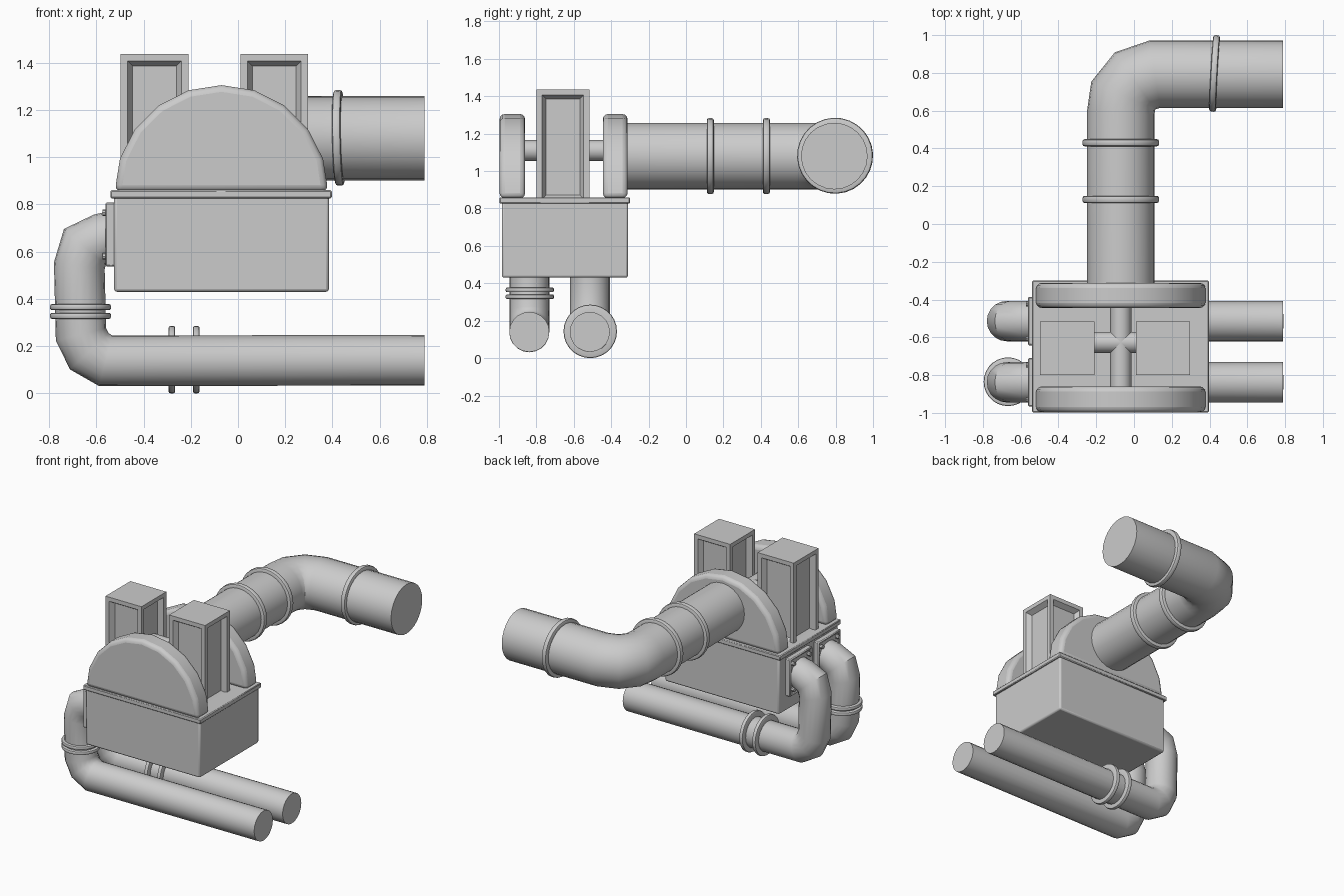
import bpy, bmesh
from math import sin, cos, pi, radians
from mathutils import Vector, Matrix

if "Cube" in bpy.data.objects:
    bpy.data.objects.remove(bpy.data.objects["Cube"])


def finish(name, bm, bevel=0.0, segments=2, smooth=True):
    bmesh.ops.recalc_face_normals(bm, faces=bm.faces[:])
    mesh = bpy.data.meshes.new(name)
    bm.to_mesh(mesh)
    bm.free()
    ob = bpy.data.objects.new(name, mesh)
    bpy.context.collection.objects.link(ob)
    if smooth:
        bpy.ops.object.select_all(action='DESELECT')
        ob.select_set(True)
        bpy.context.view_layer.objects.active = ob
        bpy.ops.object.shade_smooth_by_angle(angle=radians(35))
    if bevel:
        mod = ob.modifiers.new("bevel", 'BEVEL')
        mod.width, mod.segments = bevel, segments
        mod.limit_method, mod.angle_limit = 'ANGLE', radians(40)
    return ob


def box_mesh(lo, hi):
    bm = bmesh.new()
    lo, hi = Vector(lo), Vector(hi)
    size = hi - lo
    bmesh.ops.create_cube(bm, size=1, matrix=Matrix.Translation((lo + hi) / 2)
                          @ Matrix.Diagonal((*size, 1)))
    return bm


def pipe(name, path, radius, binormal, sides=24):
    """Sweep a circle along a planar path with mitred corners."""
    bm = bmesh.new()
    pts, b, rings = [Vector(p) for p in path], Vector(binormal), []
    for i, p in enumerate(pts):
        d_in = (p - pts[max(i - 1, 0)]).normalized()
        d_out = (pts[min(i + 1, len(pts) - 1)] - p).normalized()
        t = (d_in + d_out).normalized()
        mitre = 1 / t.dot(d_out if d_out.length else d_in)
        n = b.cross(t)
        rings.append([bm.verts.new(p + radius * (n * mitre * cos(a) + b * sin(a)))
                      for a in (2 * pi * k / sides for k in range(sides))])
    for r0, r1 in zip(rings, rings[1:]):
        for k in range(sides):
            j = (k + 1) % sides
            bm.faces.new((r0[k], r0[j], r1[j], r1[k]))
    bm.faces.new(rings[0])
    bm.faces.new(rings[-1])
    return finish(name, bm)


def clamp_ring(name, centre, axis, outer, inner, width, sides=28):
    """Band with rounded outer edges, turned around the given axis."""
    h, c = width / 2, width * 0.3
    profile = [(inner, -h), (outer - c, -h), (outer - c * .3, -h + c * .3), (outer, -h + c),
               (outer, h - c), (outer - c * .3, h - c * .3), (outer - c, h), (inner, h)]
    rot = Vector((0, 0, 1)).rotation_difference(Vector(axis)).to_matrix()
    bm = bmesh.new()
    loops = [[bm.verts.new(Vector(centre) + rot @ Vector((r * cos(a), r * sin(a), z)))
              for r, z in profile] for a in (2 * pi * k / sides for k in range(sides))]
    n = len(profile)
    for i in range(sides):
        l0, l1 = loops[i], loops[(i + 1) % sides]
        for k in range(n):
            j = (k + 1) % n
            bm.faces.new((l0[k], l0[j], l1[j], l1[k]))
    return finish(name, bm)


CX = -0.07

# Housing and its top flange
finish("housing", box_mesh((-0.525, -0.985, 0.43), (0.385, -0.31, 0.84)), 0.012)
finish("top_flange", box_mesh((-0.54, -0.997, 0.826), (0.397, -0.30, 0.86)), 0.005, 1)

# Half-round end covers
for name, y0, y1 in (("front_arch", -0.997, -0.86), ("rear_arch", -0.445, -0.312)):
    bm = bmesh.new()
    outline = [(CX + 0.452 * cos(pi * k / 10), 0.855 + 0.45 * sin(pi * k / 10))
               for k in range(11)]
    face = bm.faces.new([bm.verts.new((x, y0, z)) for x, z in outline])
    ext = bmesh.ops.extrude_face_region(bm, geom=[face])
    bmesh.ops.translate(bm, vec=(0, y1 - y0, 0),
                        verts=[g for g in ext["geom"] if isinstance(g, bmesh.types.BMVert)])
    finish(name, bm, 0.028, 3)

# Twin towers with recessed side panels
for name, x0, x1 in (("left_tower", -0.497, -0.21), ("right_tower", 0.01, 0.297)):
    bm = box_mesh((x0, -0.80, 0.82), (x1, -0.517, 1.437))
    sides = [f for f in bm.faces if abs(f.normal.z) < 0.5]
    bmesh.ops.inset_individual(bm, faces=sides, thickness=0.042, depth=0)
    bmesh.ops.inset_individual(bm, faces=sides, thickness=0.03, depth=-0.035)
    finish(name, bm, smooth=False)

# Cross pipes joining the arches and towers
pipe("arch_link_pipe", [(CX, -0.87, 1.11), (CX, -0.43, 1.11)], 0.056, (0, 0, 1), 16)
pipe("tower_link_pipe", [(-0.25, -0.627, 1.11), (0.05, -0.627, 1.11)], 0.056, (0, 0, 1), 16)

# Large rear duct with clamps
pipe("rear_duct", [(CX, -0.33, 1.08), (CX, 0.59, 1.08), (-0.057, 0.68, 1.08),
                   (0.005, 0.757, 1.08), (0.11, 0.793, 1.08), (0.79, 0.793, 1.08)],
     0.178, (0, 0, 1))
for i, y in enumerate((0.13, 0.43)):
    clamp_ring(f"rear_clamp_{i + 1}", (CX, y, 1.08), (0, 1, 0), 0.203, 0.17, 0.038)
clamp_ring("outlet_clamp", (0.427, 0.797, 1.082), (1, -0.055, 0.02), 0.203, 0.165, 0.036)

# Lower pipes with their mounting plates and bolts
for name, y in (("front", -0.838), ("rear", -0.514)):
    pipe(name + "_lower_pipe",
         [(-0.53, y, 0.665), (-0.575, y, 0.655), (-0.648, y, 0.62), (-0.672, y, 0.54),
          (-0.665, y, 0.25), (-0.63, y, 0.178), (-0.56, y, 0.138), (0.79, y, 0.14)],
         0.107, (0, 1, 0), 20)
    bm = box_mesh((-0.562, y - 0.128, 0.537), (-0.515, y + 0.128, 0.807))
    outer = [f for f in bm.faces if f.normal.x < -0.5]
    bmesh.ops.inset_individual(bm, faces=outer, thickness=0.018, depth=0)
    bmesh.ops.inset_individual(bm, faces=outer, thickness=0.004, depth=-0.012)
    finish(name + "_mounting_plate", bm, 0.006, 1)
    for i, (sy, z) in enumerate(((-1, 0.58), (1, 0.58), (-1, 0.765), (1, 0.765))):
        yb = y + sy * 0.092
        pipe(f"{name}_plate_bolt_{i + 1}", [(-0.573, yb, z), (-0.545, yb, z)],
             0.014, (0, 0, 1), 8)

# Clamps on the lower pipes
for i, z in enumerate((0.328, 0.365)):
    clamp_ring(f"front_pipe_clamp_{i + 1}", (-0.667, -0.835, z), (0, 0, 1), 0.129, 0.1, 0.025)
for i, x in enumerate((-0.28, -0.177)):
    clamp_ring(f"rear_pipe_clamp_{i + 1}", (x, -0.512, 0.143), (1, 0, 0), 0.143, 0.1, 0.028)
